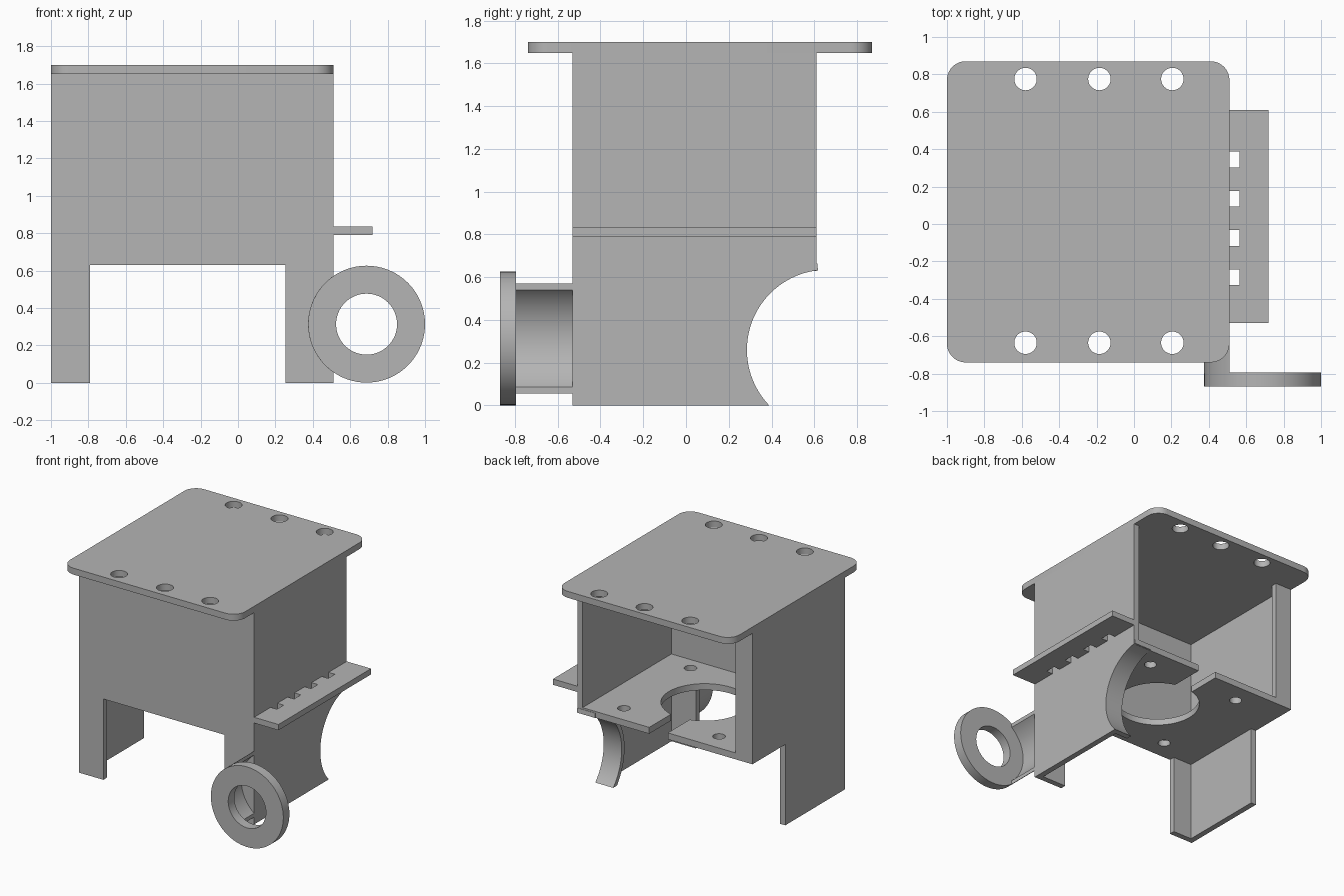
import bpy, bmesh
from math import radians, cos, sin
from mathutils import Matrix, Euler

cube = bpy.data.objects.get("Cube")
if cube:
    bpy.data.objects.remove(cube, do_unlink=True)

grey = bpy.data.materials.new("plain_grey")
grey.use_nodes = True
colour = (0.46, 0.46, 0.46, 1)
grey.diffuse_color = colour
grey.node_tree.nodes["Principled BSDF"].inputs["Base Color"].default_value = colour

# Local profile plane for each extrusion direction: Z uses (x, y), Y uses (x, z), X uses (y, z)
TURN = {"Z": (0, 0, 0), "Y": (90, 0, 0), "X": (90, 0, 90)}


def arc(cx, cy, r, a, b, n=40):
    angles = [radians(a + (b - a) * i / n) for i in range(n + 1)]
    return [(cx + r * cos(t), cy + r * sin(t)) for t in angles]


def circle(cx, cy, r, n=48):
    return arc(cx, cy, r, 0, 360, n)[:-1]


def rect(x0, y0, x1, y1):
    return [(x0, y0), (x1, y0), (x1, y1), (x0, y1)]


def sheet(name, axis, lo, hi, outline, holes=()):
    """Extrude a flat outline with holes between lo and hi along an axis."""
    curve = bpy.data.curves.new(name, "CURVE")
    curve.dimensions = "2D"
    curve.fill_mode = "BOTH"
    curve.extrude = (hi - lo) / 2
    for loop in [outline, *holes]:
        spline = curve.splines.new("POLY")
        spline.points.add(len(loop) - 1)
        for point, (u, v) in zip(spline.points, loop):
            point.co = (u, v, 0, 1)
        spline.use_cyclic_u = True
    temp = bpy.data.objects.new(name + "_profile", curve)
    bpy.context.collection.objects.link(temp)
    graph = bpy.context.evaluated_depsgraph_get()
    mesh = bpy.data.meshes.new_from_object(temp.evaluated_get(graph))
    bpy.data.objects.remove(temp, do_unlink=True)

    mid = (lo + hi) / 2
    offset = {"X": (mid, 0, 0), "Y": (0, mid, 0), "Z": (0, 0, mid)}[axis]
    turn = Euler([radians(a) for a in TURN[axis]]).to_matrix().to_4x4()
    mesh.transform(Matrix.Translation(offset) @ turn)
    bm = bmesh.new()
    bm.from_mesh(mesh)
    bmesh.ops.remove_doubles(bm, verts=bm.verts, dist=0.0001)
    bmesh.ops.recalc_face_normals(bm, faces=bm.faces)
    bm.to_mesh(mesh)
    bm.free()
    mesh.materials.clear()
    mesh.materials.append(grey)
    ob = bpy.data.objects.new(name, mesh)
    bpy.context.collection.objects.link(ob)
    bpy.ops.object.select_all(action="DESELECT")
    ob.select_set(True)
    bpy.context.view_layer.objects.active = ob
    bpy.ops.object.shade_smooth_by_angle(angle=radians(30))
    return ob


LEFT, RIGHT, FRONT, BACK = -1.0, 0.51, -0.53, 0.61
T = 0.045          # wall thickness
LOW, UNDER = 0.63, 1.65

# Top plate with rounded corners and two rows of bolt holes
R = 0.1
corners = []
for cx, cy, a in ((RIGHT - R, 0.87 - R, 0), (LEFT + R, 0.87 - R, 90),
                  (LEFT + R, -0.74 + R, 180), (RIGHT - R, -0.74 + R, 270)):
    corners += arc(cx, cy, R, a, a + 90, 10)
sheet("top_plate", "Z", UNDER, 1.70, corners,
      [circle(x, y, 0.06) for x in (-0.58, -0.185, 0.205) for y in (-0.635, 0.775)])

# Front wall with two legs
sheet("front_wall", "Y", FRONT, FRONT + T,
      [(LEFT, 0), (-0.79, 0), (-0.79, LOW), (0.255, LOW), (0.255, 0),
       (RIGHT, 0), (RIGHT, UNDER), (LEFT, UNDER)])

# Wall on the -x side, with its leg and rear lip
sheet("leg_side_wall", "X", LEFT, LEFT + T,
      [(FRONT, 0), (0.205, 0), (0.205, LOW), (BACK, LOW), (BACK, UNDER), (FRONT, UNDER)])
sheet("rear_lip", "Y", BACK - T, BACK, rect(LEFT, LOW, LEFT + 0.145, UNDER))

# Wall on the +x side with a round cut, and the curved rim behind it
CY, CZ = 0.66, 0.26
sheet("cut_side_wall", "X", RIGHT - T, RIGHT,
      [(FRONT, 0)] + arc(CY, CZ, 0.375, 223.9, 97.7) + [(BACK, UNDER), (FRONT, UNDER)])
sheet("curved_rim", "X", RIGHT - 0.155, RIGHT - 0.002,
      arc(CY, CZ, 0.375, 223.9, 96.5) + arc(CY, CZ, 0.41, 96.5, 219.4))

# Inner shelf with a large opening, a slot to the back and four bolt holes
HX, HY = -0.19, 0.04
sheet("inner_shelf", "Z", LOW, LOW + 0.05,
      [(LEFT + 0.01, FRONT + 0.01), (RIGHT - 0.01, FRONT + 0.01), (RIGHT - 0.01, BACK), (HX + 0.08, BACK)]
      + arc(HX, HY, 0.31, 75, -255, 64) + [(HX - 0.08, BACK), (LEFT + 0.01, BACK)],
      [circle(HX + dx, HY + dy, 0.045, 32) for dx in (-0.41, 0.41) for dy in (-0.41, 0.41)])

# Outer ledge with four notches against the wall
ledge = [(RIGHT, FRONT), (0.72, FRONT), (0.72, BACK), (RIGHT, BACK)]
for y in (0.345, 0.135, -0.075, -0.285):
    ledge += [(RIGHT, y + 0.042), (0.565, y + 0.042), (0.565, y - 0.042), (RIGHT, y - 0.042)]
sheet("outer_ledge", "Z", 0.79, 0.835, ledge)

# Front ring and the partial tube that carries it
RX, RZ = 0.6875, 0.3135
sheet("front_ring", "Y", -0.87, -0.795, circle(RX, RZ, 0.3125, 72), [circle(RX, RZ, 0.163, 64)])
sheet("ring_tube", "Y", -0.80, FRONT + 0.005,
      arc(RX, RZ, 0.3125, 124.6, 235.4) + arc(RX, RZ, 0.288, 231.9, 128.1))
